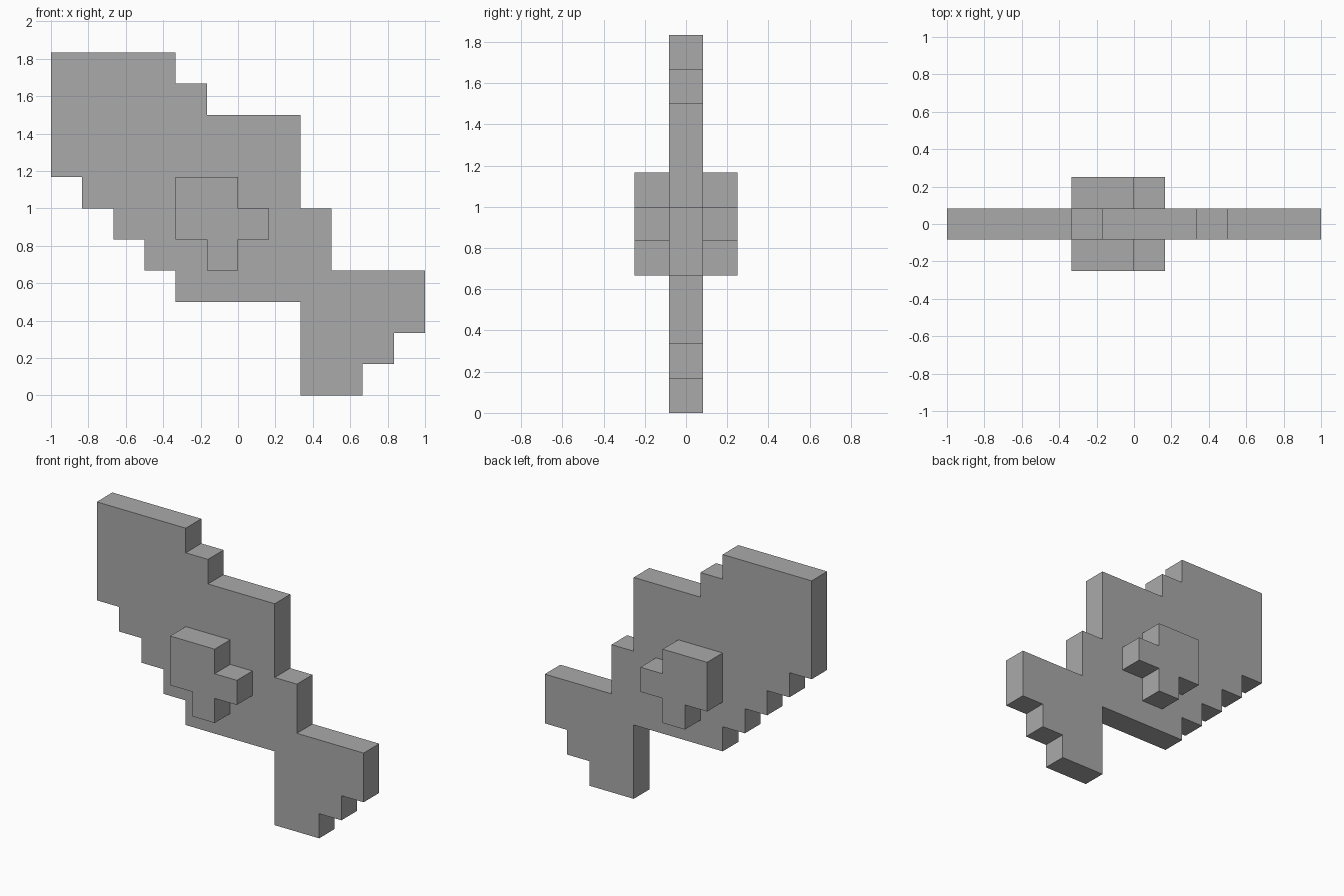
import bpy
import bmesh

cube = bpy.data.objects.get("Cube")
if cube:
    bpy.data.objects.remove(cube, do_unlink=True)

UNIT = 1 / 6  # size of one block step

grey = bpy.data.materials.new("plain_grey")
grey.use_nodes = True
colour = (0.4, 0.4, 0.4, 1)
grey.diffuse_color = colour
grey.node_tree.nodes["Principled BSDF"].inputs["Base Color"].default_value = colour


def slab(name, outline, y_front, y_back):
    """Extrude a stepped x-z outline, given in block steps, along y."""
    bm = bmesh.new()
    verts = [bm.verts.new((x * UNIT, y_front * UNIT, z * UNIT)) for x, z in outline]
    face = bm.faces.new(verts)
    moved = bmesh.ops.extrude_face_region(bm, geom=[face])["geom"]
    bmesh.ops.translate(bm, vec=(0, (y_back - y_front) * UNIT, 0),
                        verts=[g for g in moved if isinstance(g, bmesh.types.BMVert)])
    bmesh.ops.recalc_face_normals(bm, faces=bm.faces)
    mesh = bpy.data.meshes.new(name)
    bm.to_mesh(mesh)
    bm.free()
    mesh.materials.append(grey)
    obj = bpy.data.objects.new(name, mesh)
    bpy.context.collection.objects.link(obj)
    return obj


# Stepped body: upper edge first, then the tail, then the lower staircase
upper = [(-6, 11), (-2, 11), (-2, 10), (-1, 10), (-1, 9), (2, 9), (2, 6), (3, 6), (3, 4)]
tail = [(6, 4), (6, 2), (5, 2), (5, 1), (4, 1), (4, 0), (2, 0), (2, 3)]
lower = [(-2, 3)]
for i in range(4):
    lower += [(-2 - i, 4 + i), (-3 - i, 4 + i)]
slab("body", upper + tail + lower, -0.5, 0.5)

# Matching raised fins on both sides
fin = [(-2, 7), (0, 7), (0, 6), (1, 6), (1, 5), (0, 5), (0, 4), (-1, 4), (-1, 5), (-2, 5)]
for name, side in (("front_fin", -1), ("back_fin", 1)):
    slab(name, fin, side * 0.5, side * 1.5)
